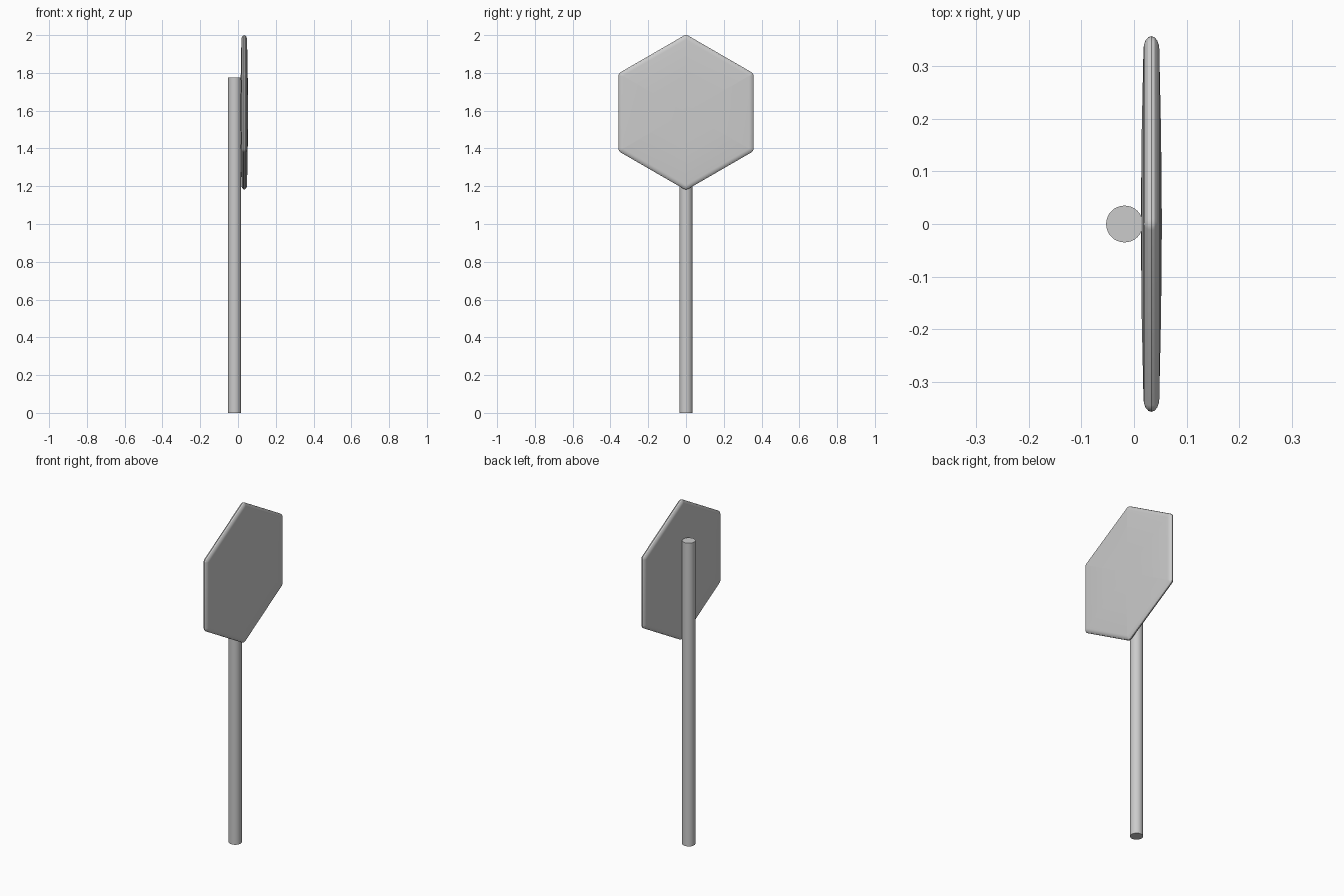
import bpy, bmesh
from math import pi, sin, cos, radians

if "Cube" in bpy.data.objects:
    bpy.data.objects.remove(bpy.data.objects["Cube"])

# Post: plain round tube behind the panel
bpy.ops.mesh.primitive_cylinder_add(vertices=32, radius=0.035, depth=1.775,
                                    location=(-0.018, 0, 0.8875))
post = bpy.context.object
post.name = "post"
bpy.ops.object.shade_smooth_by_angle(angle=radians(40))

# Sign panel: hexagonal rings lofted from back centre to front centre
CX, CZ, INNER, SEG = 0.033, 1.5915, 0.333, 4


def hex_ring(bm, apothem, x):
    """Hexagon whose corners round off as it grows past the inner face."""
    r = max(apothem - INNER, 0.0005)
    corner = (apothem - r) / cos(pi / 6)
    verts = []
    for k in range(6):
        a = k * pi / 3
        for s in range(SEG + 1):
            b = a - pi / 6 + s / SEG * pi / 3
            verts.append(bm.verts.new((CX + x,
                                       corner * sin(a) + r * sin(b),
                                       CZ + corner * cos(a) + r * cos(b))))
    return verts


# (apothem, half thickness): faintly domed face, then a rounded rim
half = [(0.17, 0.0185), (INNER, 0.0150), (0.341, 0.0140),
        (0.349, 0.0110), (0.355, 0.0060)]
profile = ([(a, -h) for a, h in half] + [(0.357, 0)]
           + [(a, h) for a, h in reversed(half)])

bm = bmesh.new()
rings = [hex_ring(bm, a, x) for a, x in profile]
n = len(rings[0])
for p, q in zip(rings, rings[1:]):
    for i in range(n):
        j = (i + 1) % n
        bm.faces.new((p[i], p[j], q[j], q[i]))
for ring, x in ((rings[0], -0.020), (rings[-1], 0.020)):
    centre = bm.verts.new((CX + x, 0, CZ))
    for i in range(n):
        bm.faces.new((ring[i], ring[(i + 1) % n], centre))
bmesh.ops.recalc_face_normals(bm, faces=bm.faces)
mesh = bpy.data.meshes.new("sign_panel")
bm.to_mesh(mesh)
bm.free()
panel = bpy.data.objects.new("sign_panel", mesh)
bpy.context.collection.objects.link(panel)
bpy.ops.object.select_all(action='DESELECT')
panel.select_set(True)
bpy.context.view_layer.objects.active = panel
bpy.ops.object.shade_smooth_by_angle(angle=radians(25))
